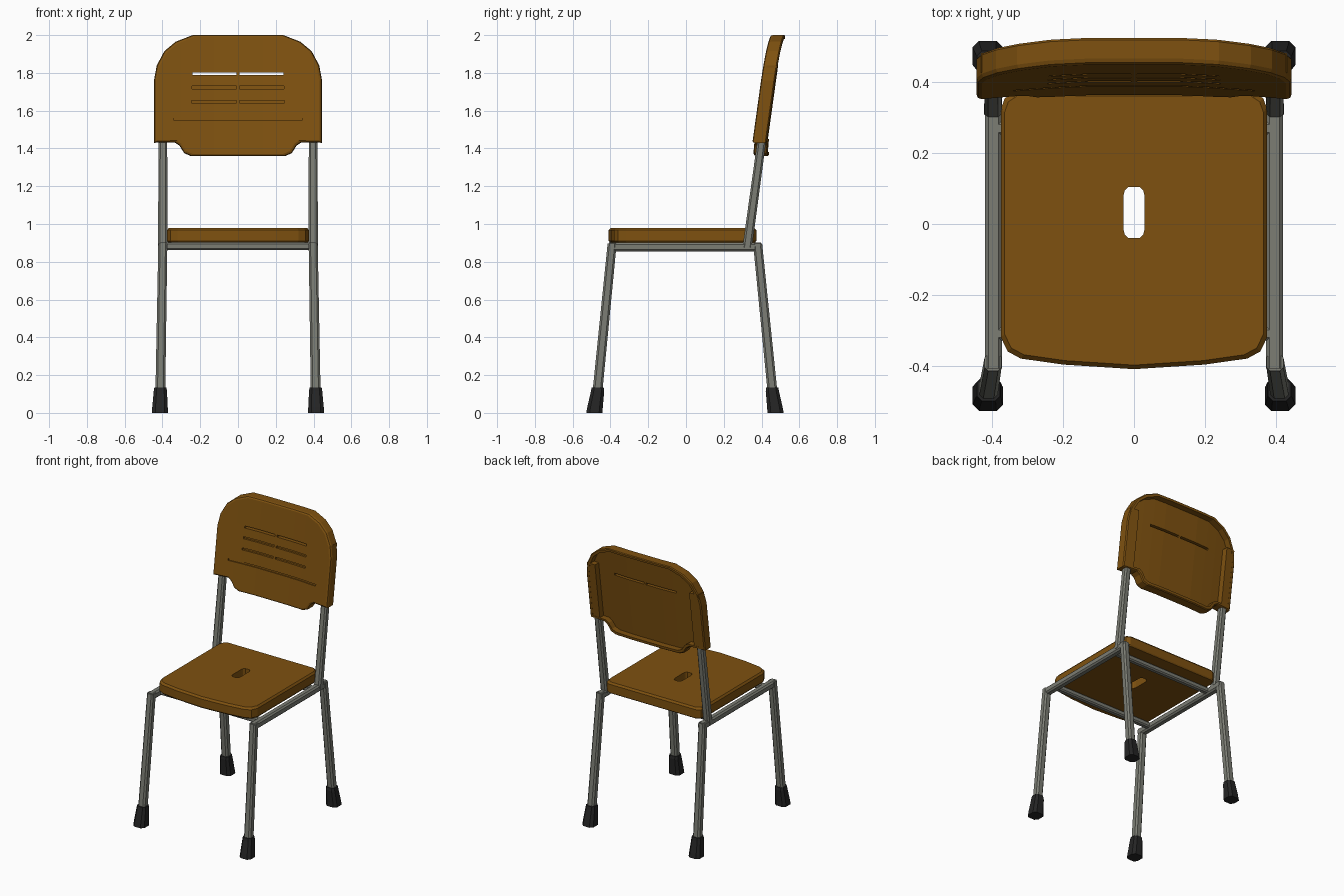
import bpy, bmesh

if "Cube" in bpy.data.objects:
    bpy.data.objects.remove(bpy.data.objects["Cube"])


def mat(name, rgb):
    m = bpy.data.materials.new(name)
    m.diffuse_color = (*rgb, 1)
    m.use_nodes = True
    m.node_tree.nodes["Principled BSDF"].inputs["Base Color"].default_value = m.diffuse_color
    return m


BROWN = mat("brown plastic", (0.21, 0.083, 0.005))
GREY = mat("grey metal", (0.20, 0.205, 0.175))
BLACK = mat("black rubber", (0.018, 0.018, 0.018))


def loft(name, rings, material):
    """Skin a list of equal-length rings and cap both ends."""
    bm = bmesh.new()
    vs = [[bm.verts.new(p) for p in r] for r in rings]
    n = len(vs[0])
    for a, b in zip(vs, vs[1:]):
        for i in range(n):
            j = (i + 1) % n
            bm.faces.new((a[i], a[j], b[j], b[i]))
    bm.faces.new(vs[0])
    bm.faces.new(vs[-1])
    bmesh.ops.recalc_face_normals(bm, faces=bm.faces)
    me = bpy.data.meshes.new(name)
    bm.to_mesh(me)
    bm.free()
    ob = bpy.data.objects.new(name, me)
    bpy.context.collection.objects.link(ob)
    me.materials.append(material)
    return ob


def cut(ob, cutter):
    """Apply a boolean difference and remove the cutter."""
    mod = ob.modifiers.new("cut", 'BOOLEAN')
    mod.operation, mod.solver, mod.object = 'DIFFERENCE', 'EXACT', cutter
    bpy.context.view_layer.update()
    dg = bpy.context.evaluated_depsgraph_get()
    me = bpy.data.meshes.new_from_object(ob.evaluated_get(dg))
    ob.modifiers.clear()
    ob.data = me
    bpy.data.objects.remove(cutter)


def octagon(h, c=0.3):
    """Chamfered square of half width h."""
    k = h * (1 - 2 * c * 0.7)
    return [(h, -k), (h, k), (k, h), (-k, h), (-h, k), (-h, -k), (-k, -h), (k, -h)]


def upright(name, stations, material):
    """Tube with level rings; stations are (x, y, z, half width)."""
    return loft(name, [[(x + u, y + v, z) for u, v in octagon(h)]
                       for x, y, z, h in stations], material)


def box_rings(x0, x1, y0, y1, z0, z1):
    return [[(x0, y, z0), (x1, y, z0), (x1, y, z1), (x0, y, z1)] for y in (y0, y1)]


def mirrored(half):
    return half + [(-x, y) for x, y in reversed(half) if x > 0]


# Seat with softened edges and a hand slot
seat_half = [(0, -0.41), (0.2, -0.397), (0.32, -0.38), (0.357, -0.36), (0.376, -0.32),
             (0.376, 0.325), (0.365, 0.355), (0.34, 0.372)]
seat_line = mirrored(seat_half)
seat = loft("seat", [[(x * s, y * s, z) for x, y in seat_line]
                     for s, z in ((0.985, 0.903), (1, 0.911), (1, 0.967), (0.972, 0.98))], BROWN)
slot = mirrored([(0.015, -0.04), (0.026, -0.03), (0.03, -0.015),
                 (0.03, 0.08), (0.026, 0.095), (0.015, 0.105)])
cut(seat, loft("slot_cutter", [[(x, y, z) for x, y in slot] for z in (0.85, 1.05)], BROWN))

# Backrest: built flat as (x, depth, z), then leaned and curved
DEPTH = 0.075
back_line = mirrored([(0.25, 1.36), (0.285, 1.375), (0.31, 1.415), (0.335, 1.432),
                      (0.445, 1.43), (0.445, 1.76), (0.43, 1.84), (0.39, 1.915),
                      (0.33, 1.965), (0.24, 2.0)])


def back_ring(sx, sz, d):
    return [(x * sx, d, (z - 1.7) * sz + 1.7) for x, z in back_line]


def bend(ob):
    bm = bmesh.new()
    bm.from_mesh(ob.data)
    for cx in (-0.38, -0.3, -0.22, -0.13, 0.13, 0.22, 0.3, 0.38):
        bmesh.ops.bisect_plane(bm, geom=bm.verts[:] + bm.edges[:] + bm.faces[:],
                               plane_co=(cx, 0, 0), plane_no=(1, 0, 0), dist=1e-5)
    for v in bm.verts:
        t = min(1, max(0, (abs(v.co.x) - 0.13) / 0.315))
        v.co.y += 0.35 + 0.139 * (v.co.z - 1.43) + 0.022 * (1 - t ** 1.3)
    bm.to_mesh(ob.data)
    bm.free()


back = loft("backrest", [back_ring(0.965, 0.965, 0), back_ring(0.99, 0.99, 0.005),
                         back_ring(1, 1, 0.016), back_ring(1, 1, DEPTH - 0.006),
                         back_ring(0.985, 0.985, DEPTH)], BROWN)
# hollow rear side
cut(back, loft("recess_cutter", [back_ring(0.95, 0.935, 0.032),
                                 back_ring(0.95, 0.935, 0.12)], BROWN))
# one open slot and shallow grooves
for z, h, x0, x1, d in ((1.795, 0.007, 0.008, 0.24, 0.05), (1.723, 0.007, 0.008, 0.243, 0.014),
                        (1.648, 0.007, 0.008, 0.245, 0.014)):
    for s in (-1, 1):
        cut(back, loft("groove_cutter", box_rings(s * x0, s * x1, -0.03, d, z - h, z + h), BROWN))
cut(back, loft("groove_cutter", box_rings(-0.34, 0.34, -0.03, 0.008, 1.549, 1.561), BROWN))
bend(back)

# Frame, feet and post sleeves on both sides
for s, side in ((-1, "left"), (1, "right")):
    loft(side + "_rail", [[(s * 0.397 + u, y, 0.878 + v) for u, v in octagon(0.0235)]
                          for y in (-0.408, 0.398)], GREY)
    for pos, y_top, y_mid, y_foot in (("front", -0.391, -0.468, -0.485),
                                      ("rear", 0.379, 0.457, 0.474)):
        upright(f"{pos}_{side}_leg", [(s * 0.411, y_mid, 0.12, 0.026),
                                      (s * 0.398, y_top, 0.897, 0.024)], GREY)
        upright(f"{pos}_{side}_foot", [(s * 0.413, y_foot, 0.0, 0.043),
                                       (s * 0.413, y_foot + (y_mid - y_foot) * 0.2, 0.03, 0.041),
                                       (s * 0.411, y_mid, 0.115, 0.035),
                                       (s * 0.411, y_mid, 0.135, 0.032)], BLACK)
    upright(side + "_back_post", [(s * 0.398, 0.324, 0.875, 0.025),
                                  (s * 0.398, 0.45, 1.8, 0.022)], GREY)
    sleeve = loft(side + "_post_sleeve",
                  box_rings(s * 0.366, s * 0.432, 0.02, DEPTH - 0.001, 1.436, 1.84), BROWN)
    bend(sleeve)

# Cross bars under the seat
for pos, y in (("front", -0.31), ("rear", 0.27)):
    loft(pos + "_cross_bar", [[(x, y + u, 0.882 + v) for u, v in octagon(0.019)]
                              for x in (-0.39, 0.39)], GREY)
